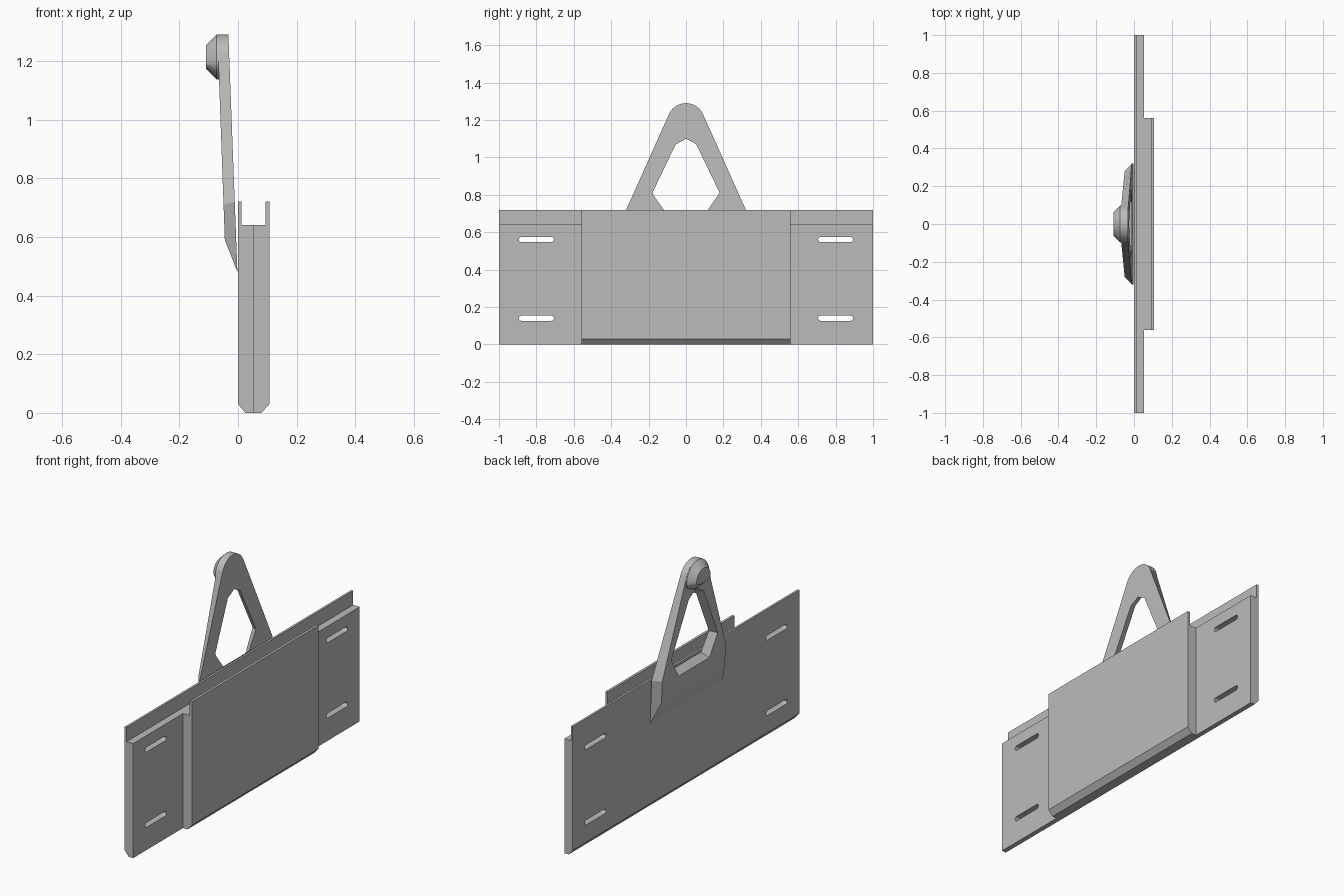
import bpy, bmesh
from math import sin, cos, radians, pi

cube = bpy.data.objects.get("Cube")
if cube:
    bpy.data.objects.remove(cube, do_unlink=True)

grey = bpy.data.materials.new("plain grey")
grey.use_nodes = True
grey.diffuse_color = (0.5, 0.5, 0.5, 1)
grey.node_tree.nodes["Principled BSDF"].inputs["Base Color"].default_value = (0.5, 0.5, 0.5, 1)


def loft(name, *loops):
    """Solid through matching rings of points, capped at both ends."""
    bm = bmesh.new()
    rings = [[bm.verts.new(p) for p in loop] for loop in loops]
    n = len(rings[0])
    for a, b in zip(rings, rings[1:]):
        for i in range(n):
            j = (i + 1) % n
            bm.faces.new((a[i], a[j], b[j], b[i]))
    bm.faces.new(rings[0][::-1])
    bm.faces.new(rings[-1])
    bmesh.ops.recalc_face_normals(bm, faces=bm.faces)
    mesh = bpy.data.meshes.new(name)
    bm.to_mesh(mesh)
    bm.free()
    mesh.materials.append(grey)
    obj = bpy.data.objects.new(name, mesh)
    bpy.context.collection.objects.link(obj)
    return obj


def cut(target, cutter):
    cutter.hide_render = True
    mod = target.modifiers.new("cut", 'BOOLEAN')
    mod.operation = 'DIFFERENCE'
    mod.solver = 'EXACT'
    mod.object = cutter
    bpy.context.view_layer.objects.active = target
    bpy.ops.object.modifier_apply(modifier=mod.name)
    bpy.data.objects.remove(cutter, do_unlink=True)


def smooth(obj):
    bpy.ops.object.select_all(action='DESELECT')
    obj.select_set(True)
    bpy.context.view_layer.objects.active = obj
    bpy.ops.object.shade_smooth_by_angle(angle=radians(25))


def panel(name, profile, half):
    return loft(name, *[[(x, y, z) for x, z in profile] for y in (-half, half)])


# Long back panel and short front panel, each with a chamfer and a top lip
back_panel = panel("back_panel", [(0, .03), (.025, 0), (.052, 0), (.052, .64),
                                  (.012, .64), (.012, .72), (0, .72)], 1)
panel("front_panel", [(.052, 0), (.08, 0), (.107, .03), (.107, .72),
                      (.093, .72), (.093, .64), (.052, .64)], .56)

# Four round-ended mounting slots
for cy in (-.8, .8):
    for cz in (.14, .561):
        ring = []
        for side in (1, -1):
            for k in range(9):
                a = -pi / 2 + pi * k / 8
                ring.append((cy + side * (.08 + .0135 * cos(a)), cz + side * .0135 * sin(a)))
        cut(back_panel, loft("slot_cutter", *[[(x, y, z) for y, z in ring] for x in (-.1, .2)]))

# Triangular lever with drafted sides and a rounded top
arc = [(.1 * cos(radians(a)), 1.19 + .1 * sin(radians(a))) for a in range(24, 157, 6)]


def front_x(z):
    return -.002 - .038 * (z - .48)


def back_x(z):
    return -.045 - .036 * (z - .59)


def mirrored(right):
    """Close a right-hand outline with its mirror image."""
    return right + [(-y, z) for y, z in reversed(right) if y > 0]


front = [(.32, .48), (.32, .72)] + arc + [(-.32, .72), (-.32, .48)]
rear = [(.28, .59), (.28, .71)] + arc + [(-.28, .71), (-.28, .59)]
lever = loft("lever", [(front_x(z), y, z) for y, z in front],
             [(back_x(z), y, z) for y, z in rear])

# Flared window through the lever, carried past both faces
front_hole = mirrored([(.115, .715), (.18, .81), (.055, 1.07), (0, 1.1)])
rear_hole = mirrored([(.135, .685), (.205, .80), (.065, 1.09), (0, 1.13)])
rings = []
for t in (-.3, 1.3):
    ring = []
    for (ya, za), (yb, zb) in zip(front_hole, rear_hole):
        xa, xb = front_x(za), back_x(zb)
        ring.append((xa + t * (xb - xa), ya + t * (yb - ya), za + t * (zb - za)))
    rings.append(ring)
cut(lever, loft("window_cutter", *rings))
smooth(lever)

# Chamfered knob, flattened on its lower half
rings = []
for x, inset in ((-.04, 0), (-.073, 0), (-.109, .036)):
    ring = []
    for k in range(40):
        a = 2 * pi * k / 40
        height = .098 if sin(a) > 0 else .055
        ring.append((x, (.098 - inset) * cos(a), 1.192 + (height - inset) * sin(a)))
    rings.append(ring)
smooth(loft("knob", *rings))
